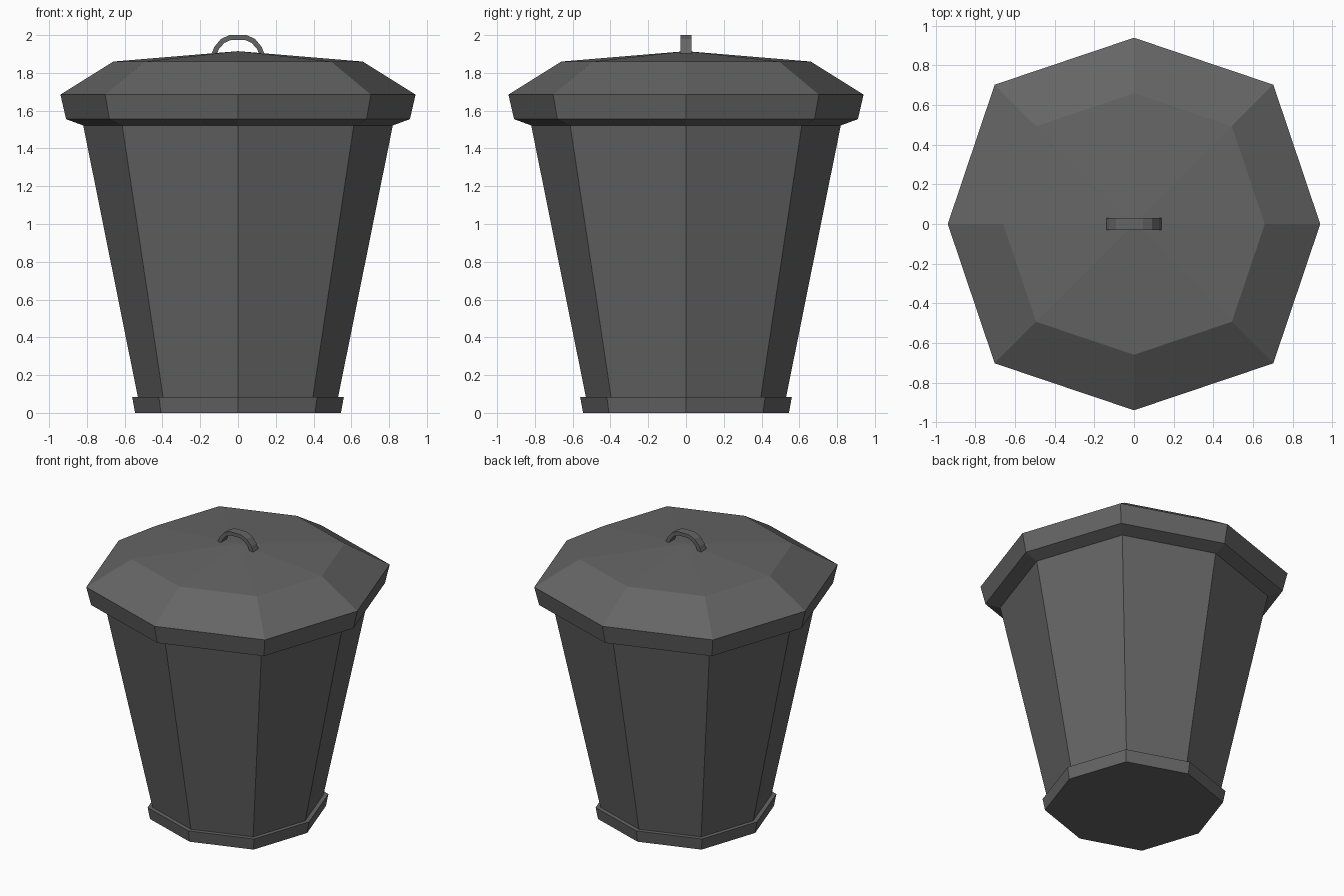
import bpy, bmesh, math

if "Cube" in bpy.data.objects:
    bpy.data.objects.remove(bpy.data.objects["Cube"])

DIAG = 0.748  # diagonal corner coordinate relative to the axis corner


def finish(name, bm):
    bmesh.ops.recalc_face_normals(bm, faces=bm.faces)
    mesh = bpy.data.meshes.new(name)
    bm.to_mesh(mesh)
    bm.free()
    obj = bpy.data.objects.new(name, mesh)
    bpy.context.collection.objects.link(obj)
    return obj


def octagon_lathe(name, profile, closed=False, cap_bottom=False, apex=None):
    """Sweep (radius, z) points around a slightly squared octagon."""
    bm = bmesh.new()
    rings = []
    for r, z in profile:
        ring = []
        for i in range(8):
            a = i * math.pi / 4
            s = r if i % 2 == 0 else r * DIAG * math.sqrt(2)
            ring.append(bm.verts.new((s * math.cos(a), s * math.sin(a), z)))
        rings.append(ring)
    pairs = list(zip(rings, rings[1:]))
    if closed:
        pairs.append((rings[-1], rings[0]))
    for lo, hi in pairs:
        for i in range(8):
            j = (i + 1) % 8
            bm.faces.new((lo[i], lo[j], hi[j], hi[i]))
    if cap_bottom:
        bm.faces.new(rings[0][::-1])
    if apex is not None:
        top = bm.verts.new((0, 0, apex))
        for i in range(8):
            bm.faces.new((rings[-1][i], rings[-1][(i + 1) % 8], top))
    return finish(name, bm)


# Base rim, tapered body and floor
octagon_lathe("can_body", [(0.545, 0), (0.56, 0.083), (0.53, 0.083), (0.82, 1.525)],
              cap_bottom=True)

# Faceted lid with overhanging rim
octagon_lathe("lid", [(0.82, 1.522), (0.91, 1.555), (0.94, 1.685), (0.66, 1.86)],
              cap_bottom=True, apex=1.915)

# Arched strap handle: half profile of (outer, inner) points, mirrored in x
half = [((0.142, 1.897), (0.114, 1.897)), ((0.125, 1.938), (0.1, 1.927)),
        ((0.09, 1.98), (0.072, 1.959)), ((0.045, 2.0), (0.036, 1.975))]
arch = [((-o[0], o[1]), (-i[0], i[1])) for o, i in half] + half[::-1]
bm = bmesh.new()
sections = []
for (ox, oz), (ix, iz) in arch:
    sections.append([bm.verts.new(p) for p in (
        (ox, -0.03, oz), (ox, 0.03, oz), (ix, 0.03, iz), (ix, -0.03, iz))])
for a, b in zip(sections, sections[1:]):
    for k in range(4):
        n = (k + 1) % 4
        bm.faces.new((a[k], a[n], b[n], b[k]))
bm.faces.new(sections[0])
bm.faces.new(sections[-1][::-1])
handle = finish("lid_handle", bm)

# Dark grey finish
mat = bpy.data.materials.new("dark_grey")
mat.diffuse_color = (0.13, 0.13, 0.13, 1)
mat.use_nodes = True
mat.node_tree.nodes["Principled BSDF"].inputs["Base Color"].default_value = mat.diffuse_color
for obj in bpy.context.collection.objects:
    obj.data.materials.append(mat)
